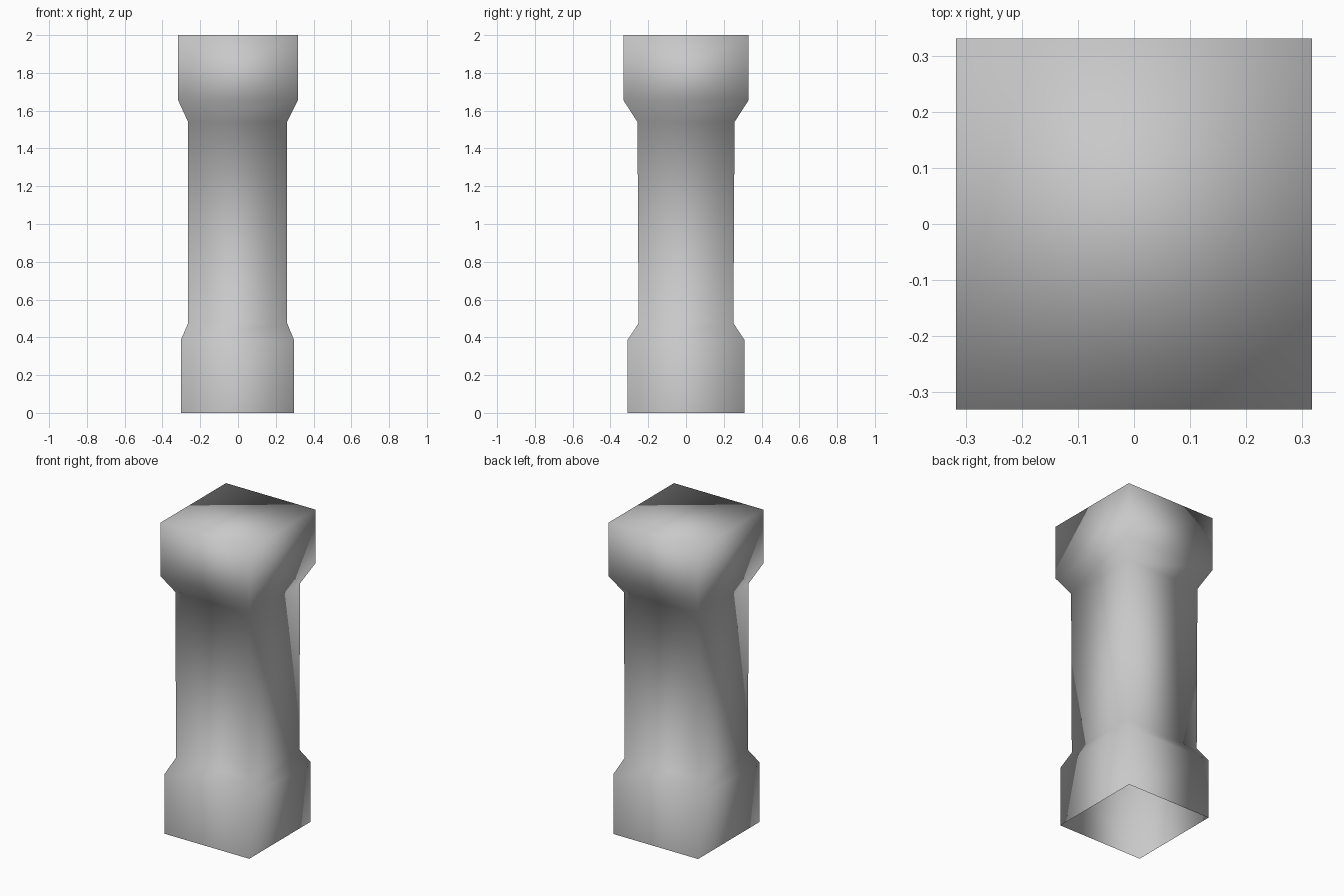
import bpy
import bmesh

old = bpy.data.objects.get("Cube")
if old:
    bpy.data.objects.remove(old, do_unlink=True)

# Plain stone grey
stone = bpy.data.materials.new("stone grey")
stone.use_nodes = True
colour = (0.58, 0.58, 0.58, 1.0)
stone.diffuse_color = colour
stone.node_tree.nodes["Principled BSDF"].inputs["Base Color"].default_value = colour

# Profile from base to capital: height, centre x, half width, half depth
PROFILE = [
    (0.0, -0.003, 0.30, 0.31),
    (0.385, -0.003, 0.30, 0.31),
    (0.475, -0.002, 0.262, 0.251),
    (1.54, -0.002, 0.262, 0.257),
    (1.655, 0.0, 0.317, 0.331),
    (2.0, 0.0, 0.317, 0.331),
]
CORNERS = [(-1, -1), (1, -1), (1, 1), (-1, 1)]

# Square pillar: stacked rings, closed on top and open underneath
bm = bmesh.new()
rings = [[bm.verts.new((cx + sx * w, sy * d, z)) for sx, sy in CORNERS]
         for z, cx, w, d in PROFILE]
for low, high in zip(rings, rings[1:]):
    for i in range(4):
        j = (i + 1) % 4
        bm.faces.new((low[i], low[j], high[j], high[i]))
bm.faces.new(rings[-1])
for face in bm.faces:
    face.smooth = True

mesh = bpy.data.meshes.new("pillar")
bm.to_mesh(mesh)
bm.free()
mesh.materials.append(stone)
pillar = bpy.data.objects.new("pillar", mesh)
bpy.context.collection.objects.link(pillar)
